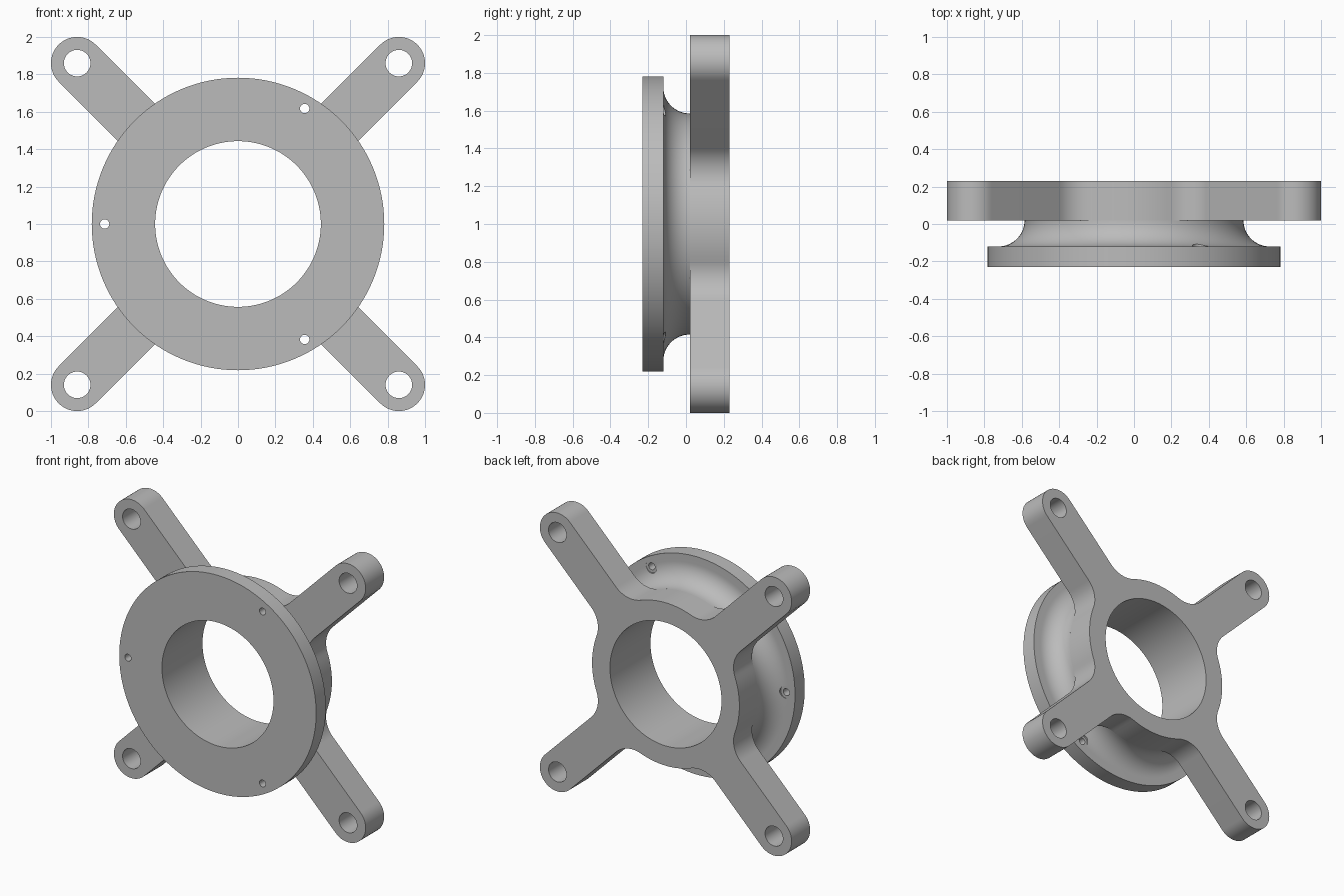
import bpy, bmesh
from math import sin, cos, radians, sqrt, pi

if "Cube" in bpy.data.objects:
    bpy.data.objects.remove(bpy.data.objects["Cube"], do_unlink=True)

MID_Z = 1.0
BORE, NECK, RIM = 0.443, 0.585, 0.782
FRONT, STEP, JOIN, BACK = -0.23, -0.12, 0.02, 0.23
ARM = 0.14                       # half width of an arm
TIP = 0.86 * sqrt(2)             # distance from centre to arm bolt hole

grey = bpy.data.materials.new("machined_grey")
grey.use_nodes = True
colour = (0.5, 0.5, 0.5, 1)
grey.diffuse_color = colour
grey.node_tree.nodes["Principled BSDF"].inputs["Base Color"].default_value = colour


def arc(cx, cy, r, start, end, n):
    """Points of an arc, angles in degrees, both ends included."""
    angles = [radians(start + (end - start) * i / n) for i in range(n + 1)]
    return [(cx + r * cos(a), cy + r * sin(a)) for a in angles]


def activate(obj):
    bpy.ops.object.select_all(action='DESELECT')
    obj.select_set(True)
    bpy.context.view_layer.objects.active = obj


def link(name, data):
    obj = bpy.data.objects.new(name, data)
    bpy.context.collection.objects.link(obj)
    return obj


def drill(target, x, z, r, y0, y1):
    """Cut a round hole along y, then discard the cutter."""
    bpy.ops.mesh.primitive_cylinder_add(vertices=32, radius=r, depth=y1 - y0,
                                        location=(x, (y0 + y1) / 2, z),
                                        rotation=(pi / 2, 0, 0))
    cutter = bpy.context.object
    cutter.hide_render = True
    mod = target.modifiers.new("hole", 'BOOLEAN')
    mod.operation, mod.solver, mod.object = 'DIFFERENCE', 'EXACT', cutter
    activate(target)
    bpy.ops.object.modifier_apply(modifier=mod.name)
    bpy.data.objects.remove(cutter, do_unlink=True)


def finish(obj):
    obj.data.materials.clear()
    obj.data.materials.append(grey)
    activate(obj)
    bpy.ops.object.shade_smooth_by_angle(angle=radians(30))


# Flange with a concave neck, turned about the y axis
fillet = JOIN - STEP
profile = [(BORE, JOIN), (BORE, FRONT), (RIM, FRONT), (RIM, STEP)]
profile += arc(NECK + fillet, JOIN, fillet, 270, 180, 16)
bm = bmesh.new()
verts = [bm.verts.new((r, y, 0)) for r, y in profile]
edges = [bm.edges.new((v, verts[i - 1])) for i, v in enumerate(verts)]
bmesh.ops.spin(bm, geom=verts + edges, cent=(0, 0, 0), axis=(0, 1, 0),
               angle=2 * pi, steps=128, use_merge=True)
bmesh.ops.remove_doubles(bm, verts=bm.verts, dist=1e-5)
bmesh.ops.recalc_face_normals(bm, faces=bm.faces)
mesh = bpy.data.meshes.new("flange")
bm.to_mesh(mesh)
bm.free()
flange = link("flange", mesh)
flange.location.z = MID_Z

# Three screw holes with spot faces cut into the neck
for a in (60, 180, 300):
    x, z = 0.713 * cos(radians(a)), MID_Z + 0.713 * sin(radians(a))
    drill(flange, x, z, 0.025, FRONT - 0.1, JOIN + 0.1)
    drill(flange, x, z, 0.045, STEP - 0.001, JOIN + 0.1)
finish(flange)

# Four-armed plate: hub arcs blended into rounded arms
BLEND_ANGLE = 25
s = sin(radians(BLEND_ANGLE))
blend = (NECK * s - ARM) / (1 - s)
bx, by = (NECK + blend) * cos(radians(BLEND_ANGLE)), ARM + blend
one_arm = arc(bx, -by, blend, 180 - BLEND_ANGLE, 90, 12)
one_arm += arc(TIP, 0, ARM, -90, 90, 24)
one_arm += arc(bx, by, blend, -90, BLEND_ANGLE - 180, 12)
one_arm += arc(0, 0, NECK, BLEND_ANGLE, 90 - BLEND_ANGLE, 14)[1:-1]


def turned(points, degrees):
    c, s = cos(radians(degrees)), sin(radians(degrees))
    return [(x * c - y * s, x * s + y * c) for x, y in points]


arm_angles = (45, 135, 225, 315)
loops = [[p for a in arm_angles for p in turned(one_arm, a)],
         arc(0, 0, BORE, 0, 360, 128)[:-1]]
loops += [turned(arc(TIP, 0, 0.071, 0, 360, 40)[:-1], a) for a in arm_angles]

curve = bpy.data.curves.new("arm_plate", 'CURVE')
curve.dimensions = '2D'
curve.fill_mode = 'BOTH'
curve.extrude = (BACK - JOIN) / 2
for loop in loops:
    spline = curve.splines.new('POLY')
    spline.points.add(len(loop) - 1)
    for point, (x, y) in zip(spline.points, loop):
        point.co = (x, y, 0, 1)
    spline.use_cyclic_u = True
plate = link("arm_plate", curve)
plate.rotation_euler.x = pi / 2
plate.location = (0, (JOIN + BACK) / 2, MID_Z)
activate(plate)
bpy.ops.object.convert(target='MESH')
plate = bpy.context.object

# Weld the caps to the walls
bm = bmesh.new()
bm.from_mesh(plate.data)
bmesh.ops.remove_doubles(bm, verts=bm.verts, dist=1e-5)
bmesh.ops.recalc_face_normals(bm, faces=bm.faces)
bm.to_mesh(plate.data)
bm.free()
finish(plate)
